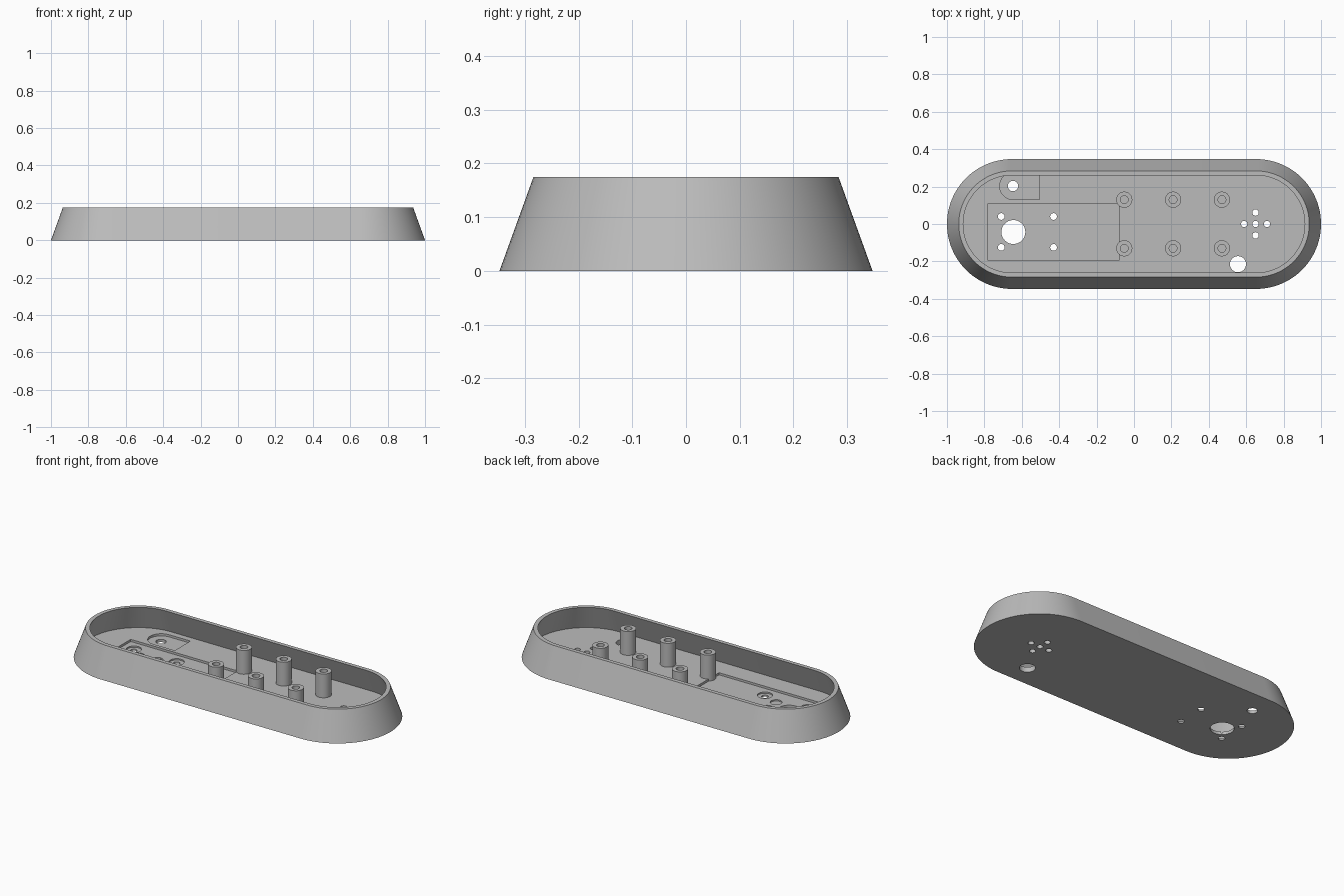
import bpy, bmesh, math

if "Cube" in bpy.data.objects:
    bpy.data.objects.remove(bpy.data.objects["Cube"])

HEIGHT, FLOOR, POCKET = 0.174, 0.03, 0.017
CENTRE = 0.653                      # x of the rounded end centres
SLOPE = 0.063 / HEIGHT              # inward lean of the walls

grey = bpy.data.materials.new("light grey plastic")
grey.use_nodes = True
grey.diffuse_color = (0.5, 0.5, 0.5, 1)
grey.node_tree.nodes["Principled BSDF"].inputs["Base Color"].default_value = (0.5, 0.5, 0.5, 1)


def finish(bm, name):
    bmesh.ops.recalc_face_normals(bm, faces=bm.faces)
    mesh = bpy.data.meshes.new(name)
    bm.to_mesh(mesh)
    bm.free()
    mesh.materials.append(grey)
    obj = bpy.data.objects.new(name, mesh)
    bpy.context.collection.objects.link(obj)
    return obj


def loft(bm, loops):
    """Closed solid through (outline, z) loops of equal length."""
    rings = [[bm.verts.new((x, y, z)) for x, y in pts] for pts, z in loops]
    n = len(rings[0])
    for low, high in zip(rings, rings[1:]):
        for i in range(n):
            j = (i + 1) % n
            bm.faces.new((low[i], low[j], high[j], high[i]))
    bm.faces.new(rings[0][::-1])
    bm.faces.new(rings[-1])


def arc(x, y, r, start, end, n):
    angles = [math.radians(start + (end - start) * i / n) for i in range(n + 1)]
    return [(x + r * math.cos(a), y + r * math.sin(a)) for a in angles]


def stadium(r):
    return arc(CENTRE, 0, r, -90, 90, 48) + arc(-CENTRE, 0, r, 90, 270, 48)


def circle(x, y, r):
    return arc(x, y, r, 0, 360, 40)[:-1]


def prism(bm, outline, low, high):
    loft(bm, [(outline, low), (outline, high)])


def cut(target, bm):
    """Subtract a solid and bake the result."""
    cutter = finish(bm, "cutter")
    cutter.hide_render = True
    mod = target.modifiers.new("cut", 'BOOLEAN')
    mod.operation, mod.solver, mod.object = 'DIFFERENCE', 'EXACT', cutter
    bpy.context.view_layer.update()
    baked = bpy.data.meshes.new_from_object(
        target.evaluated_get(bpy.context.evaluated_depsgraph_get()))
    target.modifiers.clear()
    target.data = baked
    bpy.data.objects.remove(cutter)


def smooth(obj):
    bpy.ops.object.select_all(action='DESELECT')
    obj.select_set(True)
    bpy.context.view_layer.objects.active = obj
    bpy.ops.object.shade_smooth_by_angle(angle=math.radians(30))


# Tapered tray body
bm = bmesh.new()
loft(bm, [(stadium(0.347), 0), (stadium(0.347 - SLOPE * HEIGHT), HEIGHT)])
tray = finish(bm, "tray")

# Main cavity, its walls parallel to the outside
bm = bmesh.new()
loft(bm, [(stadium(0.26 + SLOPE * (HEIGHT - z)), z) for z in (FLOOR, HEIGHT + 0.03)])
cut(tray, bm)

# Shallow pockets in the floor: board recess and round-ended slot
TOP = 0.06
bm = bmesh.new()
prism(bm, [(-0.78, -0.195), (-0.08, -0.195), (-0.08, 0.11), (-0.78, 0.11)], POCKET, TOP)
slot = arc(-0.645, 0.203, 0.073, 90, 270, 24) + [(-0.505, 0.13), (-0.505, 0.276)]
prism(bm, slot, POCKET, TOP)
cut(tray, bm)

# Counterbores and blind round recesses inside the board recess
screws = [(x, y) for x in (-0.71, -0.43) for y in (-0.125, 0.04)]
bm = bmesh.new()
for x, y in screws:
    prism(bm, circle(x, y, 0.041), 0.009, TOP)
for y in (-0.087, 0.0):
    prism(bm, circle(-0.53, y, 0.032), 0.009, TOP)
cut(tray, bm)

# Through holes: screws, cable openings and a cross of small vents
holes = [(x, y, 0.018) for x, y in screws]
holes += [(-0.645, -0.043, 0.064), (-0.647, 0.203, 0.028), (0.556, -0.215, 0.043)]
holes += [(0.65 + dx, dy, 0.017) for dx, dy in
          ((0, 0), (0.061, 0), (-0.061, 0), (0, 0.061), (0, -0.061))]
bm = bmesh.new()
for x, y, r in holes:
    prism(bm, circle(x, y, r), -0.05, TOP)
cut(tray, bm)
smooth(tray)

# Six hollow mounting posts
for side, y in (("front", -0.13), ("back", 0.13)):
    for i, x in enumerate((-0.052, 0.209, 0.47)):
        bm = bmesh.new()
        loft(bm, [(circle(x, y, 0.043), 0.012), (circle(x, y, 0.043), 0.171),
                  (circle(x, y, 0.021), 0.171), (circle(x, y, 0.021), 0.06)])
        smooth(finish(bm, f"{side}_post_{i + 1}"))
